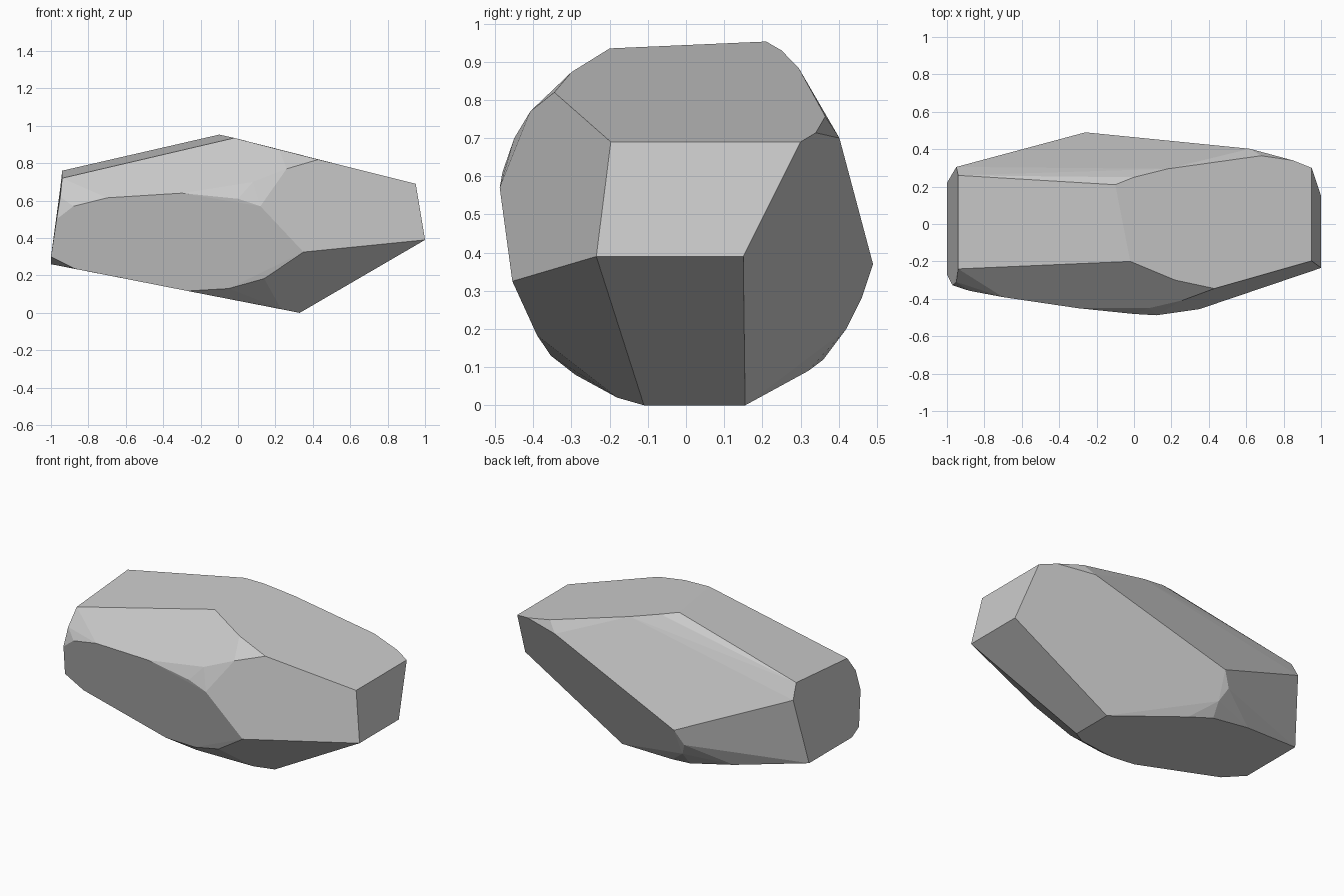
import bpy, bmesh
from math import radians

# Corners of the chiselled stone, grouped by the facet they bound
top_ridge = [(-.02, -.20, .935), (-.10, .21, .953), (0, .25, .93), (-.94, -.24, .72), (-.94, .26, .76)]
top_right = [(.22, -.30, .873), (.43, -.345, .82), (.68, .365, .757), (.18, .295, .884), (.85, .34, .714)]
right_end = [(.95, -.197, .69), (.95, .30, .69), (1, -.235, .39), (1, .15, .39)]
bottom = [(.33, -.11, 0), (.33, .155, 0), (.23, -.18, .02), (-.08, -.29, .08), (-.13, .32, .09),
          (-.28, .36, .12), (-.56, .33, .174)]
left_end = [(-1, -.20, .26), (-1, .22, .26), (-1, -.27, .30), (-.97, -.328, .50), (-.95, .305, .67),
            (-.95, -.31, .62)]
front = [(.35, -.455, .325), (.12, -.488, .57), (.26, -.408, .77), (.08, -.45, .70), (0, -.481, .61),
         (-.30, -.45, .64), (-.70, -.391, .615), (-.88, -.357, .57), (-.27, -.321, .117),
         (-.05, -.354, .13), (.14, -.39, .183), (-.87, -.275, .235)]
back = [(-.26, .49, .37), (-.31, .46, .28), (-.27, .42, .20), (.62, .402, .70)]

# Stone: convex hull of the corners, near-flat triangles merged into broad facets
bm = bmesh.new()
for group in (top_ridge, top_right, right_end, bottom, left_end, front, back):
    for co in group:
        bm.verts.new(co)
hull = bmesh.ops.convex_hull(bm, input=bm.verts[:])
bmesh.ops.delete(bm, geom=[v for v in bm.verts if not v.link_faces], context='VERTS')
bmesh.ops.dissolve_limit(bm, angle_limit=radians(3), verts=bm.verts[:], edges=bm.edges[:])
bmesh.ops.recalc_face_normals(bm, faces=bm.faces[:])

mesh = bpy.data.meshes.new("stone")
bm.to_mesh(mesh)
bm.free()
stone = bpy.data.objects.new("stone", mesh)
bpy.context.collection.objects.link(stone)
